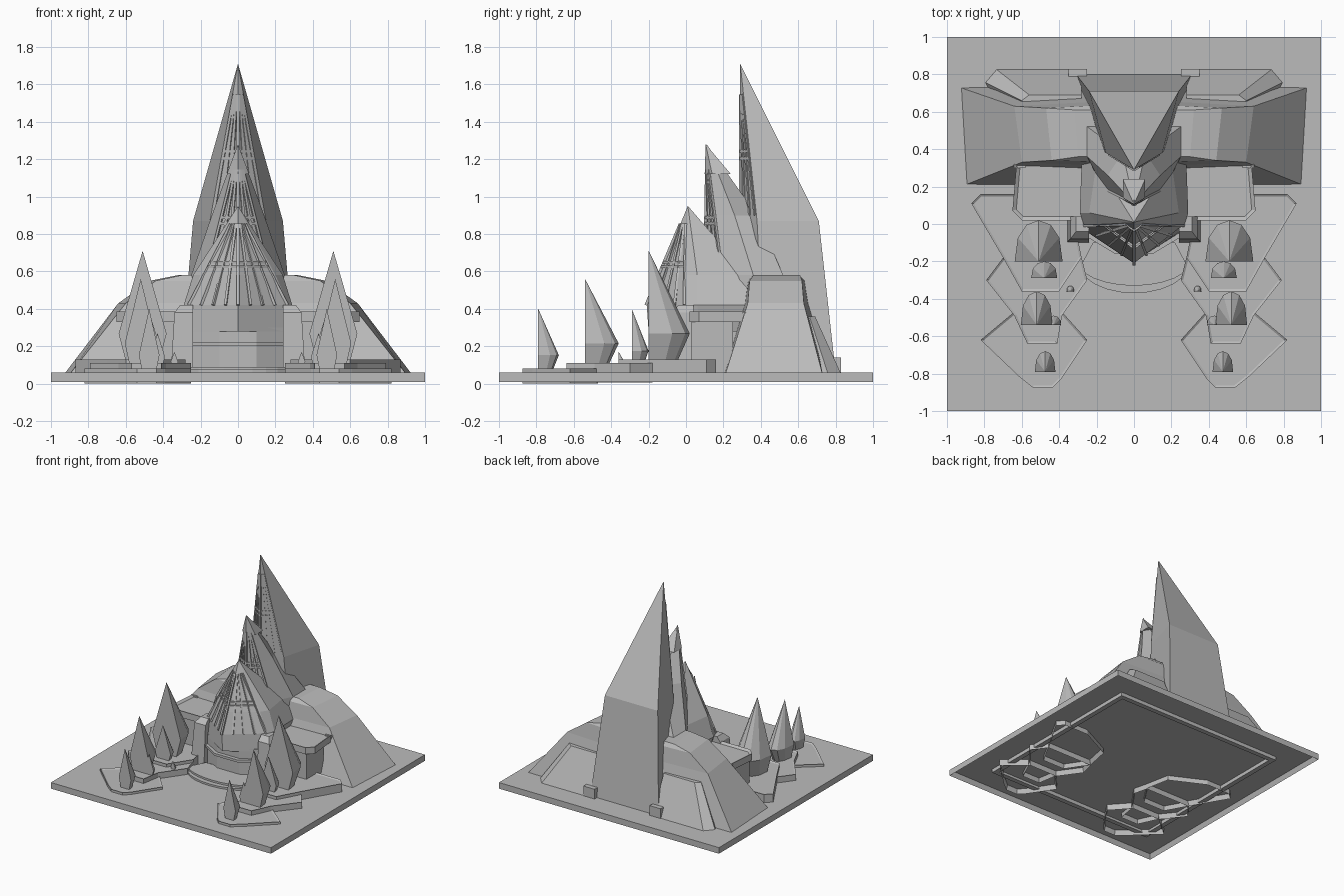
import bpy, bmesh, math
from mathutils import Vector

cube = bpy.data.objects.get("Cube")
if cube:
    bpy.data.objects.remove(cube)

stone = bpy.data.materials.new("stone_grey")
stone.use_nodes = True
grey = (0.5, 0.5, 0.5, 1)
stone.diffuse_color = grey
stone.node_tree.nodes["Principled BSDF"].inputs["Base Color"].default_value = grey


def finish(name, bm):
    bmesh.ops.recalc_face_normals(bm, faces=bm.faces)
    me = bpy.data.meshes.new(name)
    bm.to_mesh(me)
    bm.free()
    me.materials.append(stone)
    ob = bpy.data.objects.new(name, me)
    bpy.context.collection.objects.link(ob)
    return ob


def loft(name, rings, tip=None, top=None, bottom=None):
    """Skin (z, outline) rings; close with a tip or caps; top/bottom = (rim, depth) recess."""
    bm = bmesh.new()
    loops = [[bm.verts.new((x, y, z)) for x, y in pts] for z, pts in rings]
    n = len(loops[0])
    for a, b in zip(loops, loops[1:]):
        for i in range(n):
            j = (i + 1) % n
            bm.faces.new((a[i], a[j], b[j], b[i]))
    low = bm.faces.new(loops[0])
    high = None
    if tip:
        t = bm.verts.new(tip)
        for i in range(n):
            bm.faces.new((loops[-1][i], loops[-1][(i + 1) % n], t))
    else:
        high = bm.faces.new(loops[-1])
    bmesh.ops.recalc_face_normals(bm, faces=bm.faces)
    for face, recess in ((high, top), (low, bottom)):
        if recess:
            bmesh.ops.inset_region(bm, faces=[face], thickness=recess[0], use_even_offset=True)
            for v in face.verts:
                v.co.z -= math.copysign(recess[1], face.normal.z)
    return finish(name, bm)


def prism(name, pts, z0, z1, **kw):
    return loft(name, [(z0, pts), (z1, pts)], **kw)


def rect(x0, x1, y0, y1):
    return [(x0, y0), (x1, y0), (x1, y1), (x0, y1)]


def sym(half):
    return half + [(-x, y) for x, y in reversed(half) if x > 0]


def side(s, pts):
    return [(s * x, y) for x, y in pts]


def ribs(name, lines, w):
    """Square bars between pairs of points, gathered in one object."""
    bm = bmesh.new()
    for a, b in lines:
        a, b = Vector(a), Vector(b)
        made = bmesh.ops.create_cube(bm, size=1)["verts"]
        turn = (b - a).to_track_quat('Z', 'Y')
        for v in made:
            v.co = (a + b) / 2 + turn @ Vector((v.co.x * w, v.co.y * w, v.co.z * (b - a).length))
    return finish(name, bm)


def fan(name, tip, mid, edge, parts, w):
    """Ribs spread over both halves of a pointed front."""
    tip, mid, edge = Vector(tip), Vector(mid), Vector(edge)
    lines = []
    for s in (1, -1):
        for i in range(parts + 1):
            foot = mid.lerp(edge, i / parts)
            foot.x *= s
            lines.append((tip.lerp(foot, 0.15), foot))
        for t in (0.55, 0.6):
            a, b = tip.lerp(mid, t), tip.lerp(edge, t)
            b.x *= s
            lines.append((a, b))
    ribs(name, lines, w)


# Hollow ground slab and the frame beneath it
prism("ground_slab", rect(-1, 1, -1, 1), 0.01, 0.06, bottom=(0.015, 0.04))
for s in (1, -1):
    prism("under_frame_side", rect(s * 0.75 - 0.02, s * 0.75 + 0.02, -0.77, 0.77), 0.02, 0.055)
    prism("under_frame_end", rect(-0.73, 0.73, s * 0.75 - 0.02, s * 0.75 + 0.02), 0.02, 0.055)

# Tall rear spire
loft("rear_spire", [
    (0.06, sym([(0, 0.3), (0.2, 0.42), (0.31, 0.8)])),
    (0.87, sym([(0, 0.29), (0.15, 0.38), (0.24, 0.71)])),
], tip=(0, 0.29, 1.71))
fan("rear_spire_ribs", (0, 0.29, 1.66), (0, 0.29, 0.9), (0.13, 0.37, 0.9), 3, 0.014)

# Middle spire
loft("middle_spire", [
    (0.06, sym([(0, 0.12), (0.18, 0.2), (0.27, 0.38), (0.26, 0.52)])),
    (0.58, sym([(0, 0.11), (0.17, 0.2), (0.25, 0.36), (0.25, 0.52)])),
    (0.9, sym([(0, 0.11), (0.09, 0.16), (0.14, 0.26), (0.06, 0.38)])),
], tip=(0, 0.11, 1.28))
fan("middle_spire_ribs", (0, 0.11, 1.24), (0, 0.1, 0.6), (0.16, 0.19, 0.6), 3, 0.014)
loft("middle_spire_hood", [(1.12, sym([(0, 0.1), (0.06, 0.14), (0.06, 0.24)]))], tip=(0, 0.105, 1.28))

# Front spire with its faceted glazed face
loft("front_spire", [
    (0.28, sym([(0, -0.2), (0.24, -0.05), (0.25, 0.08), (0.25, 0.33)])),
    (0.42, sym([(0, -0.21), (0.27, 0), (0.29, 0.06), (0.28, 0.33)])),
    (0.58, sym([(0, -0.145), (0.2, 0), (0.24, 0.06), (0.2, 0.33)])),
], tip=(0, 0.01, 0.95))
fan("front_spire_ribs", (0, 0.0, 0.93), (0, -0.215, 0.42), (0.265, -0.01, 0.42), 4, 0.014)
prism("entrance_hall", sym([(0.1, -0.13), (0.24, -0.05), (0.24, 0.35)]), 0.05, 0.3)
prism("entrance_sill", sym([(0.1, -0.16), (0.25, -0.07), (0.25, 0.3)]), 0.2, 0.22)

# Curved entrance steps
for k, (grow, z) in enumerate(((0, 0.075), (-0.04, 0.09))):
    outer = [(0.3 * math.sin(a), -0.2 - (0.17 + grow) * math.cos(a))
             for a in [i * math.pi / 12 for i in range(-5, 6)]]
    prism("entrance_step_%d" % (k + 1), outer + [(0.22, -0.1), (-0.22, -0.1)], 0.05, z)


def tree(x, y, base, top, w, d):
    """Flat-fronted spire tree, pinched at the foot."""
    def arc(k):
        return [(x + k * w * math.cos(i * math.pi / 6), y + k * d * math.sin(i * math.pi / 6) ** 0.8)
                for i in range(7)]
    wide = base + 0.25 * (top - base)
    loft("spire_tree", [(base, arc(0.7)), (wide, arc(1))], tip=(x, y, top))


tier_1 = [(0.25, -0.62), (0.39, -0.83), (0.435, -0.875), (0.54, -0.875), (0.61, -0.82),
          (0.82, -0.62), (0.64, -0.47), (0.385, -0.47)]
tier_2 = [(0.28, -0.18), (0.25, -0.3), (0.385, -0.49), (0.41, -0.64), (0.57, -0.64),
          (0.64, -0.49), (0.79, -0.3), (0.7, -0.18)]
tier_3 = [(0.87, 0.11), (0.82, 0.16), (0.6, 0.16), (0.32, 0.02), (0.28, -0.18), (0.4, -0.36),
          (0.6, -0.36), (0.7, -0.18)]

for s in (1, -1):
    # Rocky flank with sloping sides and a low mound behind
    loft("rock_flank", [
        (0.05, side(s, [(0.1, 0.2), (0.9, 0.21), (0.93, 0.73), (0.1, 0.74)])),
        (0.43, side(s, [(0.1, 0.31), (0.6, 0.33), (0.64, 0.63), (0.1, 0.66)])),
        (0.55, side(s, [(0.1, 0.33), (0.44, 0.34), (0.47, 0.62), (0.1, 0.64)])),
        (0.58, side(s, [(0.1, 0.36), (0.3, 0.36), (0.32, 0.61), (0.1, 0.61)])),
    ])
    loft("rear_mound", [
        (0.05, side(s, [(0.28, 0.6), (0.75, 0.66), (0.8, 0.76), (0.74, 0.83), (0.28, 0.83)])),
        (0.36, side(s, [(0.28, 0.6), (0.55, 0.6), (0.6, 0.66), (0.56, 0.69), (0.28, 0.69)])),
    ])
    prism("rear_buttress", side(s, rect(0.25, 0.35, 0.68, 0.83)), 0.05, 0.14)

    # Terrace on its wall, with a thin arm along the rock
    prism("terrace", side(s, [(0.25, 0.02), (0.6, 0.02), (0.65, 0.07), (0.63, 0.3),
                              (0.64, 0.36), (0.25, 0.36)]), 0.33, 0.385, top=(0.02, 0.015))
    loft("terrace_arm", [
        (0.345, side(s, [(0.58, 0.3), (0.63, 0.3), (0.655, 0.45), (0.6, 0.45)])),
        (0.38, side(s, [(0.58, 0.3), (0.64, 0.3), (0.66, 0.57), (0.6, 0.57)]))])
    prism("terrace_wall", side(s, rect(0.24, 0.6, 0.03, 0.25)), 0.05, 0.34)
    loft("front_pier", [
        (0.05, side(s, rect(0.24, 0.36, -0.1, 0.04))),
        (0.38, side(s, rect(0.24, 0.34, -0.08, 0.04))),
        (0.42, side(s, rect(0.24, 0.31, -0.04, 0.04)))])

    # Stepped planters
    for k, (plan, z0, z1) in enumerate(((tier_1, 0, 0.08), (tier_2, 0.005, 0.11), (tier_3, 0.01, 0.128))):
        prism("planter_%d" % (k + 1), side(s, plan), z0, z1, top=(0.012, 0.008), bottom=(0.012, 0.04))

    # Trees and small shrubs
    for x, y, base, top, w, d in (
            (0.51, -0.2, 0.12, 0.71, 0.128, 0.22), (0.52, -0.54, 0.1, 0.56, 0.085, 0.18),
            (0.475, -0.79, 0.07, 0.4, 0.055, 0.11), (0.48, -0.29, 0.1, 0.4, 0.07, 0.09),
            (0.43, -0.54, 0.1, 0.27, 0.04, 0.05), (0.34, -0.36, 0.1, 0.17, 0.02, 0.03)):
        tree(s * x, y, base, top, w, d)
